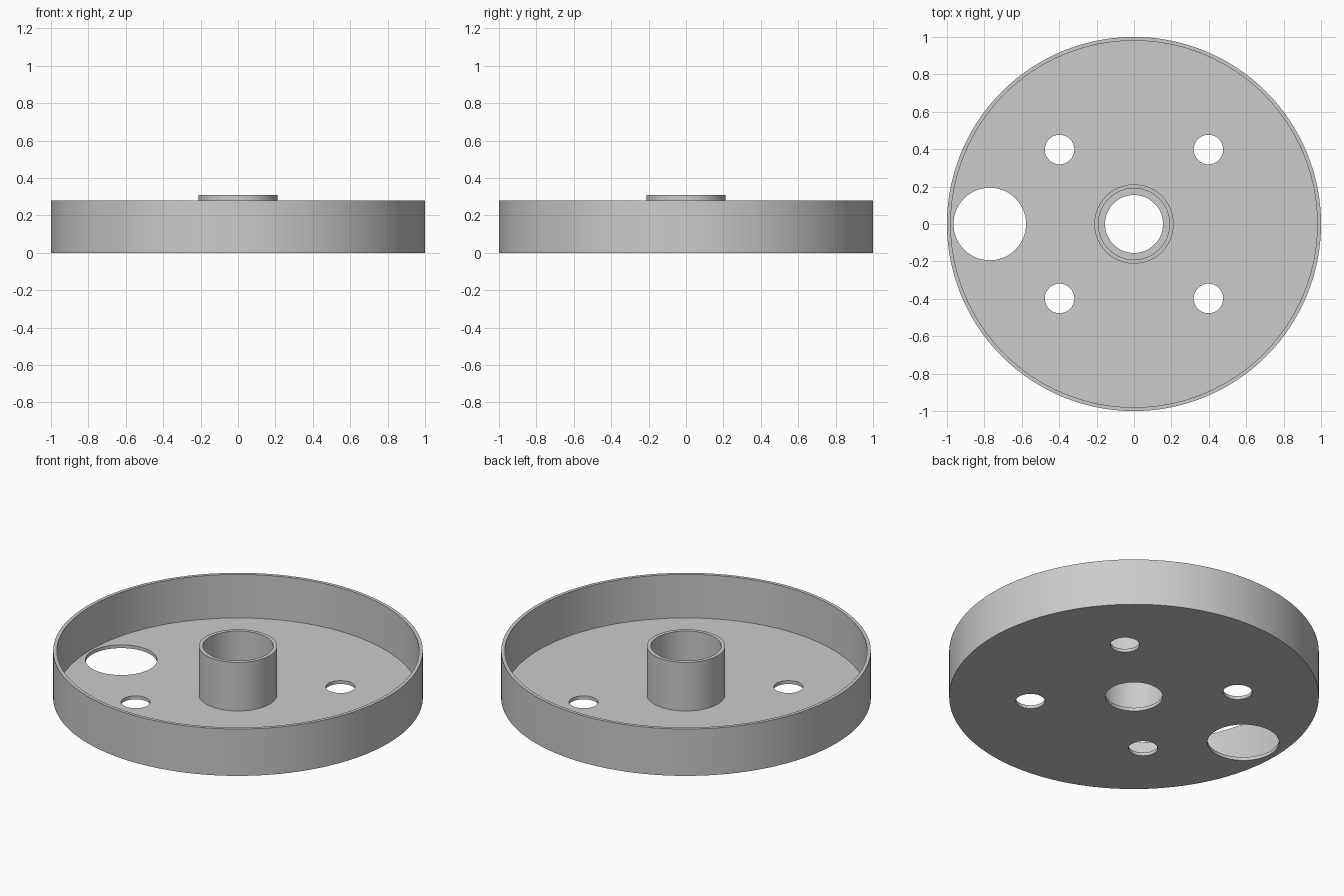
import bpy, bmesh, math
from mathutils import Matrix

SEGMENTS = 128

cube = bpy.data.objects.get("Cube")
if cube:
    bpy.data.objects.remove(cube, do_unlink=True)

# Single grey material
grey = bpy.data.materials.new("plain grey")
grey.use_nodes = True
colour = (0.6, 0.6, 0.6, 1.0)
grey.diffuse_color = colour
grey.node_tree.nodes["Principled BSDF"].inputs["Base Color"].default_value = colour


def add_object(name, bm):
    bmesh.ops.recalc_face_normals(bm, faces=bm.faces[:])
    mesh = bpy.data.meshes.new(name)
    bm.to_mesh(mesh)
    bm.free()
    obj = bpy.data.objects.new(name, mesh)
    bpy.context.collection.objects.link(obj)
    obj.data.materials.append(grey)
    return obj


def lathe(name, profile):
    """Spin a closed (radius, z) outline around the z axis."""
    bm = bmesh.new()
    verts = [bm.verts.new((r, 0, z)) for r, z in profile]
    edges = [bm.edges.new((a, b)) for a, b in zip(verts, verts[1:] + verts[:1])]
    bmesh.ops.spin(bm, geom=verts + edges, cent=(0, 0, 0), axis=(0, 0, 1),
                   angle=math.tau, steps=SEGMENTS, use_merge=True)
    bmesh.ops.remove_doubles(bm, verts=bm.verts[:], dist=1e-5)
    return add_object(name, bm)


# Shallow round tray with rim, hub tube and a stepped centre bore
floor, rim_top, hub_top = 0.02, 0.28, 0.31
bore, hub_in, hub_out, rim_in, rim_out = 0.155, 0.19, 0.212, 0.98, 1.0
tray = lathe("round_tray", [
    (bore, 0), (rim_out, 0), (rim_out, rim_top), (rim_in, rim_top),
    (rim_in, floor), (hub_out, floor), (hub_out, hub_top),
    (hub_in, hub_top), (hub_in, floor), (bore, floor)])

# Floor holes: four bolt holes and one large opening on the right side
holes = [(sx * 0.398, sy * 0.398, 0.079) for sx in (-1, 1) for sy in (-1, 1)]
holes.append((-0.771, 0, 0.194))
bm = bmesh.new()
for x, y, radius in holes:
    bmesh.ops.create_cone(bm, cap_ends=True, segments=64, radius1=radius,
                          radius2=radius, depth=0.2,
                          matrix=Matrix.Translation((x, y, 0)))
cutter = add_object("hole_cutter", bm)
cutter.hide_render = True

# Cut the holes, then drop the cutter
cut = tray.modifiers.new("floor_holes", 'BOOLEAN')
cut.operation = 'DIFFERENCE'
cut.solver = 'EXACT'
cut.object = cutter
bpy.ops.object.select_all(action='DESELECT')
tray.select_set(True)
bpy.context.view_layer.objects.active = tray
bpy.ops.object.modifier_apply(modifier=cut.name)
bpy.data.objects.remove(cutter, do_unlink=True)

bpy.ops.object.shade_smooth_by_angle(angle=math.radians(30))
